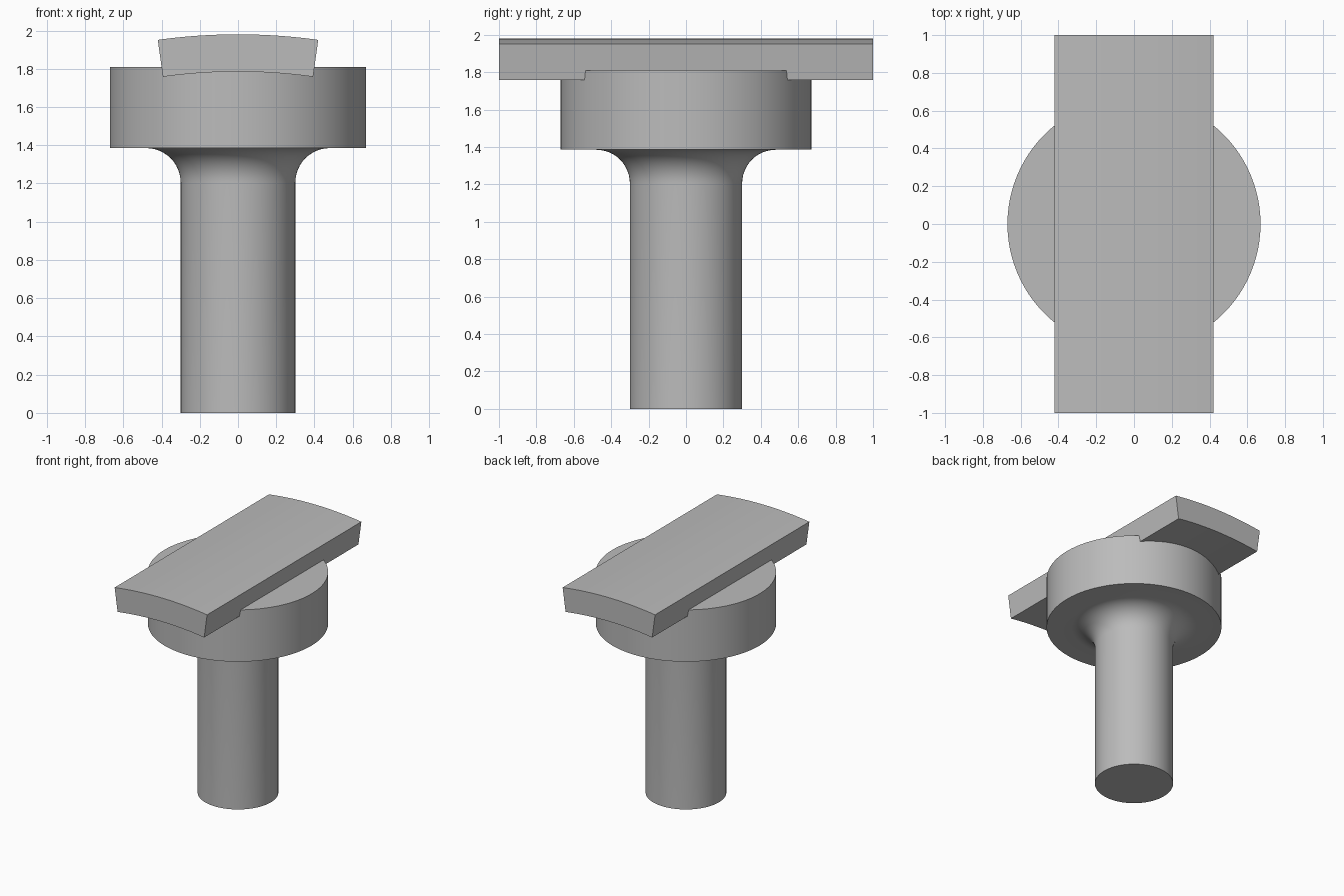
import bpy
import bmesh
from math import sin, cos, pi, radians

if "Cube" in bpy.data.objects:
    bpy.data.objects.remove(bpy.data.objects["Cube"], do_unlink=True)

# One plain grey for every part
grey = bpy.data.materials.new("plain grey")
grey.use_nodes = True
colour = (0.5, 0.5, 0.5, 1)
grey.diffuse_color = colour
grey.node_tree.nodes["Principled BSDF"].inputs["Base Color"].default_value = colour


def finish(bm, name):
    bmesh.ops.remove_doubles(bm, verts=bm.verts, dist=1e-5)
    bmesh.ops.recalc_face_normals(bm, faces=bm.faces)
    mesh = bpy.data.meshes.new(name)
    bm.to_mesh(mesh)
    bm.free()
    obj = bpy.data.objects.new(name, mesh)
    bpy.context.collection.objects.link(obj)
    mesh.materials.append(grey)
    bpy.ops.object.select_all(action="DESELECT")
    obj.select_set(True)
    bpy.context.view_layer.objects.active = obj
    bpy.ops.object.shade_smooth_by_angle(angle=radians(30))
    return obj


def lathe(name, profile, steps=96):
    bm = bmesh.new()
    verts = [bm.verts.new((r, 0, z)) for r, z in profile]
    edges = [bm.edges.new(pair) for pair in zip(verts, verts[1:])]
    bmesh.ops.spin(bm, geom=verts + edges, cent=(0, 0, 0), axis=(0, 0, 1),
                   angle=2 * pi, steps=steps)
    return finish(bm, name)


# Stem flowing through a rounded fillet into the round flange
stem_r, flange_r = 0.3, 0.67
flange_bottom, flange_top = 1.385, 1.81
fillet = 0.18
arc = [(stem_r + fillet * (1 - cos(a)), flange_bottom - fillet * (1 - sin(a)))
       for a in (pi / 2 * i / 12 for i in range(13))]
lathe("flanged_stem", [(0, 0), (stem_r, 0), *arc, (flange_r, flange_bottom),
                       (flange_r, flange_top), (0, flange_top)])

# Curved bar: a ring sector extruded from front to back
outer, thickness, half_angle, top = 3.05, 0.195, 0.138, 1.98
angles = [half_angle * (i / 12 - 1) for i in range(25)]


def sector(radius, sweep):
    return [(radius * sin(a), top - outer + radius * cos(a)) for a in sweep]


section = sector(outer, angles) + sector(outer - thickness, angles[::-1])
bm = bmesh.new()
face = bm.faces.new([bm.verts.new((x, -1, z)) for x, z in section])
extruded = bmesh.ops.extrude_face_region(bm, geom=[face], use_keep_orig=True)
bmesh.ops.translate(bm, vec=(0, 2, 0),
                    verts=[v for v in extruded["geom"] if isinstance(v, bmesh.types.BMVert)])
finish(bm, "curved_bar")
